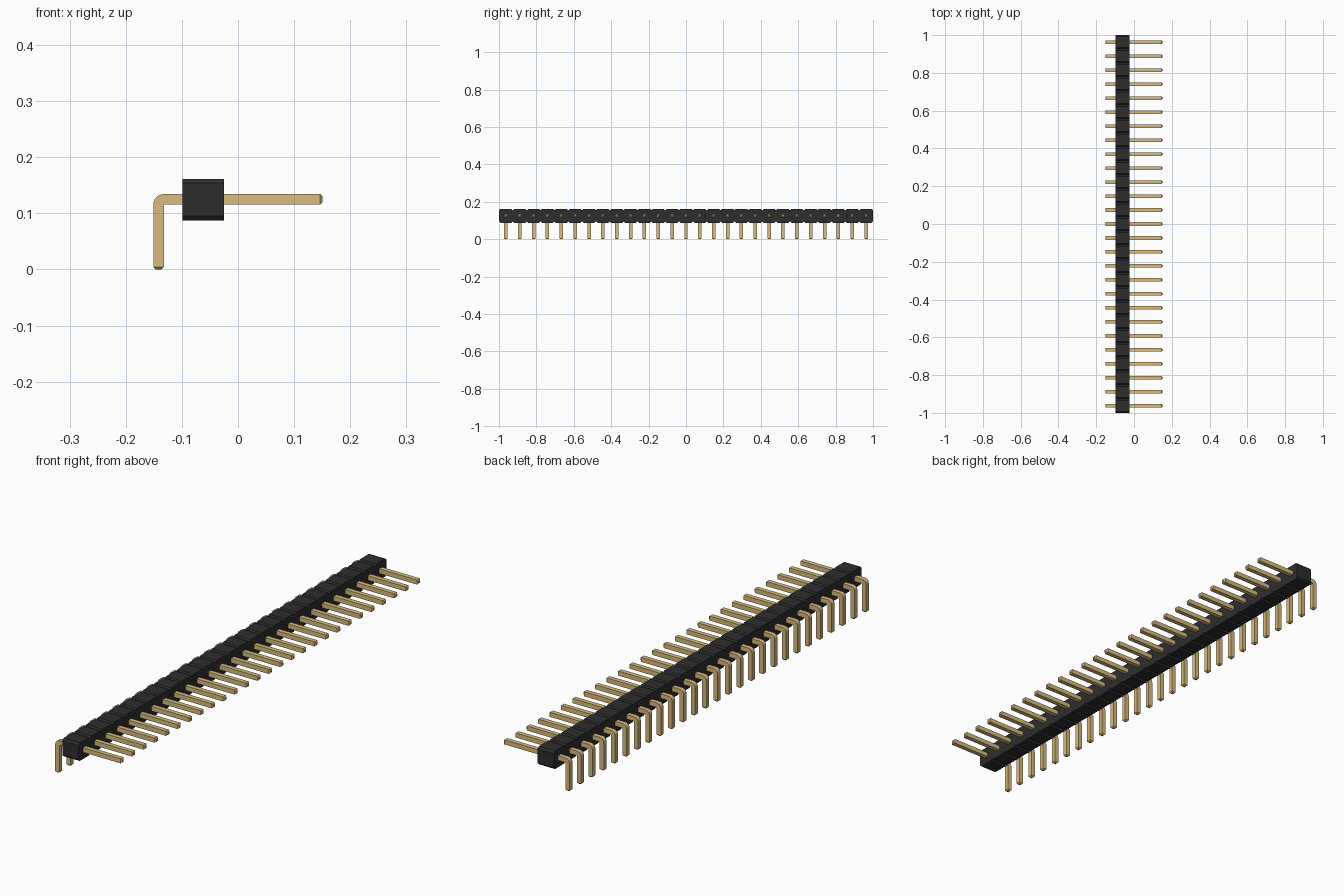
import bpy, bmesh, math

cube = bpy.data.objects.get("Cube")
if cube:
    bpy.data.objects.remove(cube, do_unlink=True)

COUNT = 27
PITCH = 2.0 / COUNT
CHAMFER = PITCH / 10
BODY_X = (-0.099, -0.025)       # back and front of the plastic strip
BODY_Z = (0.0875, 0.1615)
PIN_W = 0.0187
PIN_Z = 0.125                   # centre height of the horizontal leg
REACH = 0.151                   # half of the overall width in x
TIP = PIN_W / 4


def material(name, color, rough):
    m = bpy.data.materials.new(name)
    m.use_nodes = True
    m.diffuse_color = (*color, 1)
    bsdf = m.node_tree.nodes["Principled BSDF"]
    bsdf.inputs["Base Color"].default_value = (*color, 1)
    bsdf.inputs["Roughness"].default_value = rough
    return m


def to_mesh(bm, name, mat):
    bmesh.ops.recalc_face_normals(bm, faces=bm.faces)
    me = bpy.data.meshes.new(name)
    bm.to_mesh(me)
    bm.free()
    me.materials.append(mat)
    return me


def add_object(name, me, y=0.0):
    ob = bpy.data.objects.new(name, me)
    ob.location.y = y
    bpy.context.collection.objects.link(ob)
    return ob


black = material("black plastic", (0.027, 0.027, 0.028), 0.6)
gold = material("gold metal", (0.70, 0.50, 0.21), 0.5)

# Plastic strip: chamfered cells joined in a row, outline extruded along x
z0, z1 = BODY_Z
bottom, top = [], []
for i in range(COUNT):
    y = -1 + i * PITCH
    for dy, inset in ((0, CHAMFER), (CHAMFER, 0), (PITCH - CHAMFER, 0)):
        bottom.append((y + dy, z0 + inset))
        top.append((y + dy, z1 - inset))
bottom.append((1, z0 + CHAMFER))
top.append((1, z1 - CHAMFER))
bm = bmesh.new()
cap = bm.faces.new([bm.verts.new((BODY_X[0], y, z)) for y, z in bottom + top[::-1]])
ext = bmesh.ops.extrude_face_region(bm, geom=[cap])
moved = [g for g in ext["geom"] if isinstance(g, bmesh.types.BMVert)]
bmesh.ops.translate(bm, verts=moved, vec=(BODY_X[1] - BODY_X[0], 0, 0))
add_object("header_body", to_mesh(bm, "header_body", black))

# Bent pin: each section is (inner point, outer point, half thickness in y)
h = PIN_W / 2
xo, xi = -REACH, -REACH + PIN_W
zi, zo = PIN_Z - h, PIN_Z + h
sections = [((xi - TIP, 0), (xo + TIP, 0), h - TIP),
            ((xi, TIP), (xo, TIP), h)]
for k in range(7):
    a = math.radians(180 - 15 * k)
    sections.append(((xi, zi), (xi + PIN_W * math.cos(a), zi + PIN_W * math.sin(a)), h))
sections += [((REACH - TIP, zi), (REACH - TIP, zo), h),
             ((REACH, zi + TIP), (REACH, zo - TIP), h - TIP)]
bm = bmesh.new()
rings = []
for (ax, az), (bx, bz), t in sections:
    rings.append([bm.verts.new(p) for p in
                  ((ax, -t, az), (bx, -t, bz), (bx, t, bz), (ax, t, az))])
for r, s in zip(rings, rings[1:]):
    for j in range(4):
        n = (j + 1) % 4
        bm.faces.new((r[j], r[n], s[n], s[j]))
bm.faces.new(rings[0])
bm.faces.new(rings[-1])
bmesh.ops.remove_doubles(bm, verts=bm.verts, dist=1e-5)
for f in bm.faces:
    f.smooth = True
pin_mesh = to_mesh(bm, "pin", gold)
pin_mesh.set_sharp_from_angle(angle=math.radians(30))

# Row of pins, one through each cell
for i in range(COUNT):
    add_object(f"pin_{i + 1:02d}", pin_mesh, -1 + (i + 0.5) * PITCH)
